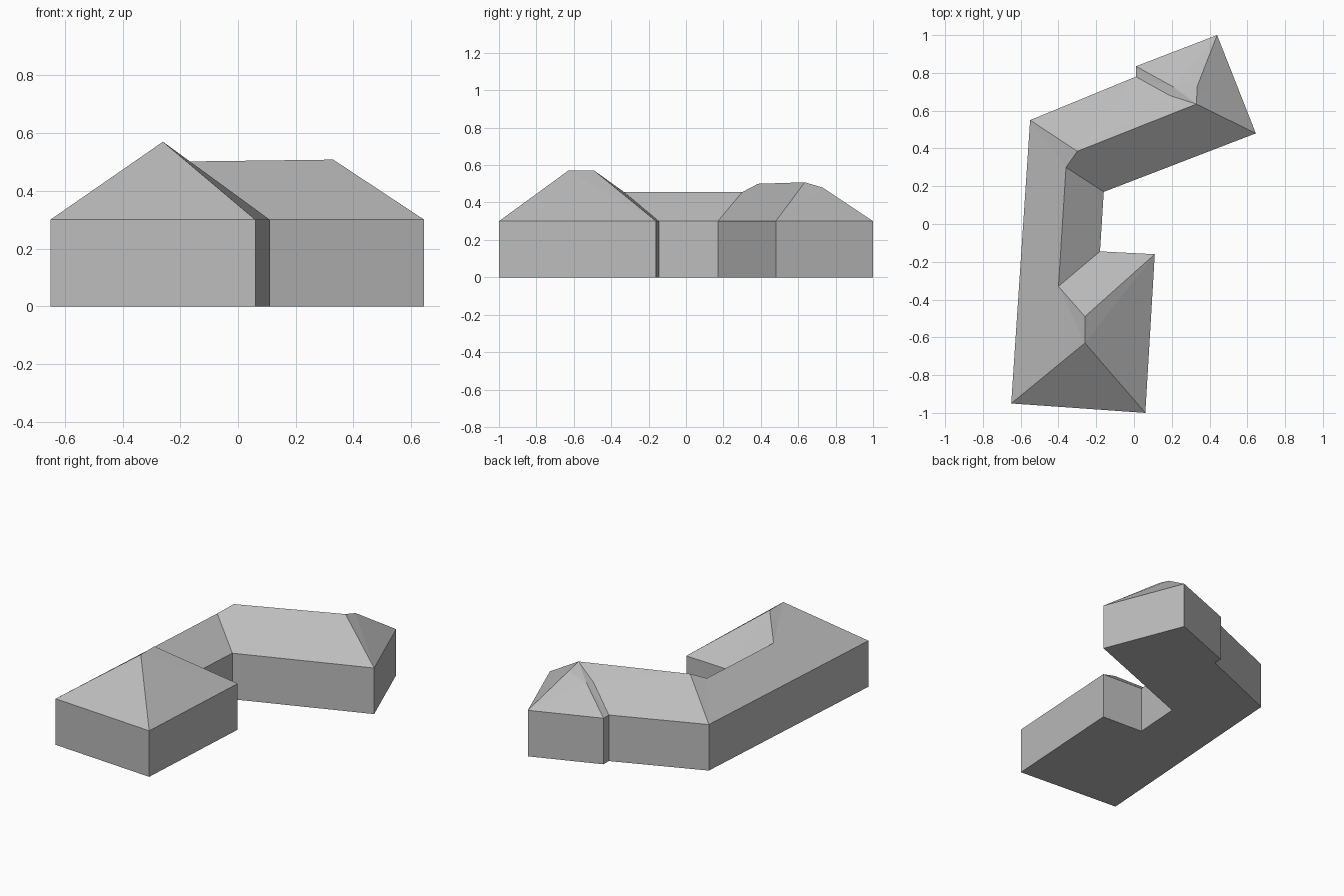
import bpy
import bmesh

cube = bpy.data.objects.get("Cube")
if cube:
    bpy.data.objects.remove(cube, do_unlink=True)

EAVE = 0.3
grey = bpy.data.materials.new("plain grey")
grey.use_nodes = True
colour = (0.5, 0.5, 0.5, 1)
grey.diffuse_color = colour
grey.node_tree.nodes["Principled BSDF"].inputs["Base Color"].default_value = colour


def finish(name, bm):
    """Turn a bmesh into a flat shaded grey object."""
    mesh = bpy.data.meshes.new(name)
    bm.to_mesh(mesh)
    bm.free()
    mesh.materials.append(grey)
    obj = bpy.data.objects.new(name, mesh)
    bpy.context.collection.objects.link(obj)
    return obj


# Plan corners, counter-clockwise from the front right corner
eaves = {
    "front_right": (-0.65, -0.95), "front_left": (0.06, -1.0),
    "court_front": (0.11, -0.16), "court_inner_front": (-0.18, -0.145),
    "court_inner_back": (-0.16, 0.17), "end_front": (0.645, 0.48),
    "end_back": (0.44, 1.0), "step_outer": (0.01, 0.835),
    "step_inner": (0.01, 0.78), "back_right": (-0.55, 0.55),
}

# Ridge ends and the small hip and valley over the step
ridges = {
    "main_a": (-0.26, -0.63, 0.57), "main_b": (-0.26, -0.49, 0.57),
    "link_a": (-0.4, -0.33, 0.455), "link_b": (-0.36, 0.3, 0.455),
    "wing_a": (-0.3, 0.385, 0.5), "wing_b": (0.33, 0.635, 0.508),
    "end_top": (0.335, 0.73, 0.48),
    "hip": (0.21, 0.725, 0.435), "valley": (0.19, 0.68, 0.425),
}

# Walls and floor: the plan pulled up to the eaves
bm = bmesh.new()
low = [bm.verts.new((x, y, 0)) for x, y in eaves.values()]
high = [bm.verts.new((x, y, EAVE)) for x, y in eaves.values()]
bm.faces.new(low[::-1])
for i in range(len(low)):
    j = (i + 1) % len(low)
    bm.faces.new((low[i], low[j], high[j], high[i]))
finish("walls_and_floor", bm)

# Roof: one slope for each run of eave
slopes = [
    "front_right front_left main_a",
    "front_left court_front main_b main_a",
    "court_front court_inner_front link_a main_b",
    "court_inner_front court_inner_back link_b link_a",
    "court_inner_back end_front wing_b wing_a link_b",
    "end_front end_back end_top wing_b",
    "end_back step_outer hip end_top",
    "step_outer step_inner valley hip",
    "hip valley wing_b",
    "hip wing_b end_top",
    "step_inner back_right wing_a wing_b valley",
    "back_right front_right main_a main_b link_a link_b wing_a",
]
bm = bmesh.new()
points = {name: bm.verts.new((x, y, EAVE)) for name, (x, y) in eaves.items()}
points.update({name: bm.verts.new(co) for name, co in ridges.items()})
for slope in slopes:
    bm.faces.new([points[name] for name in slope.split()])
bmesh.ops.triangulate(bm, faces=bm.faces[:])
finish("hipped_roof", bm)
